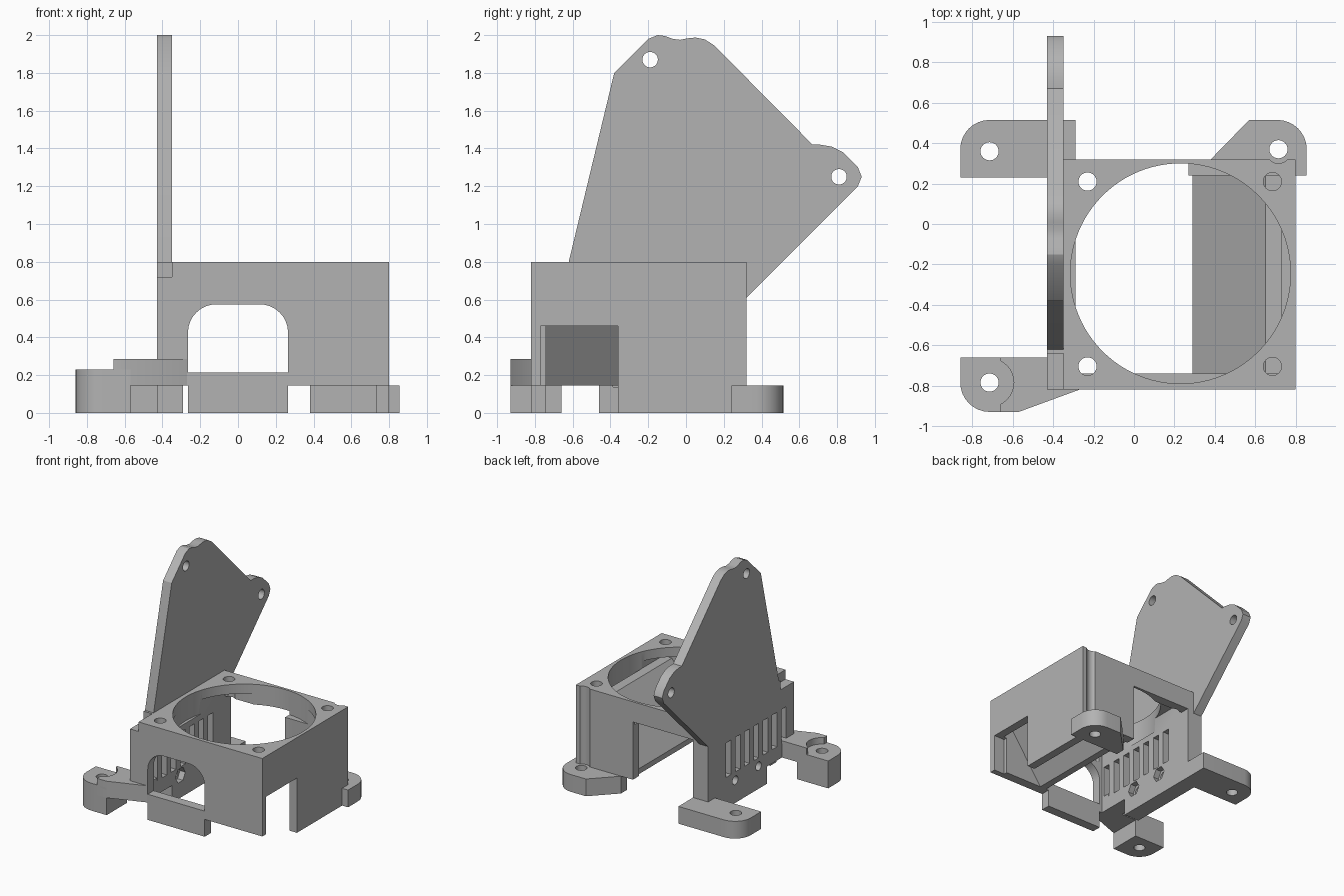
import bpy
import bmesh
from math import cos, sin, pi
from mathutils import Vector

if "Cube" in bpy.data.objects:
    bpy.data.objects.remove(bpy.data.objects["Cube"], do_unlink=True)

grey = bpy.data.materials.new("plain grey")
grey.use_nodes = True
grey.diffuse_color = (0.45, 0.45, 0.45, 1)
grey.node_tree.nodes["Principled BSDF"].inputs["Base Color"].default_value = (0.45, 0.45, 0.45, 1)


def prism(name, points, axis, lo, hi):
    """Extrude a 2D outline along an axis; outline uses the other two axes in order."""
    place = {"x": lambda p: (lo, p[0], p[1]),
             "y": lambda p: (p[0], lo, p[1]),
             "z": lambda p: (p[0], p[1], lo)}[axis]
    bm = bmesh.new()
    face = bm.faces.new([bm.verts.new(place(p)) for p in points])
    moved = bmesh.ops.extrude_face_region(bm, geom=[face])["geom"]
    shift = Vector([hi - lo if a == axis else 0 for a in "xyz"])
    bmesh.ops.translate(bm, vec=shift, verts=[v for v in moved if isinstance(v, bmesh.types.BMVert)])
    bmesh.ops.recalc_face_normals(bm, faces=bm.faces)
    mesh = bpy.data.meshes.new(name)
    bm.to_mesh(mesh)
    bm.free()
    mesh.materials.append(grey)
    obj = bpy.data.objects.new(name, mesh)
    bpy.context.collection.objects.link(obj)
    return obj


def rect(a0, a1, b0, b1):
    return [(a0, b0), (a1, b0), (a1, b1), (a0, b1)]


def box(name, x, y, z):
    return prism(name, rect(*x, *y), "z", *z)


def arc(a, b, r, start=0, end=360, n=8):
    return [(a + r * cos((start + (end - start) * i / n) * pi / 180),
             b + r * sin((start + (end - start) * i / n) * pi / 180)) for i in range(n + 1)]


def disc(a, b, r, axis, lo, hi, n=32):
    return prism("cutter", arc(a, b, r, n=n)[:-1], axis, lo, hi)


def combine(obj, tools, operation="DIFFERENCE"):
    """Apply a boolean with each tool and delete the tools."""
    for tool in tools:
        mod = obj.modifiers.new("boolean", "BOOLEAN")
        mod.operation, mod.solver, mod.object = operation, "EXACT", tool
        tool.hide_render = True
    bpy.context.view_layer.update()
    result = bpy.data.meshes.new_from_object(obj.evaluated_get(bpy.context.evaluated_depsgraph_get()))
    obj.modifiers.clear()
    obj.data = result
    for tool in tools:
        bpy.data.objects.remove(tool, do_unlink=True)


def smooth(obj):
    bpy.ops.object.select_all(action="DESELECT")
    obj.select_set(True)
    bpy.context.view_layer.objects.active = obj
    bpy.ops.object.shade_smooth_by_angle(angle=0.5)


# Fan housing: hollow box, open underneath
housing = box("housing", (-0.43, 0.80), (-0.82, 0.32), (0.145, 0.80))
arch = [(-0.265, 0.215), (0.265, 0.215)] + arc(0.115, 0.425, 0.15, 0, 90) + arc(-0.115, 0.425, 0.15, 90, 180)
cuts = [box("cutter", (-0.29, 0.73), (-0.74, 0.24), (-0.1, 0.72)),
        disc(0.23, -0.245, 0.545, "z", 0.6, 0.9, 96),
        prism("cutter", arch, "y", -0.9, -0.7),
        box("cutter", (-0.29, 0.27), (0.2, 0.4), (0, 0.63)),
        box("cutter", (0.7, 0.9), (-0.77, -0.36), (0, 0.46)),
        box("cutter", (-0.5, -0.35), (-0.9, -0.64), (0.72, 0.9)),
        disc(0.715, 0.36, 0.06, "z", 0.1, 0.9)]
cuts += [disc(x, y, 0.045, "z", 0.6, 0.9) for x in (-0.23, 0.685) for y in (-0.705, 0.21)]

# Vent slots and nut pockets shared by the left wall layers
def wall_cuts():
    slots = [box("cutter", (-0.6, -0.2), (0.015 - 0.122 * i, 0.08 - 0.122 * i), (0.26, 0.55)) for i in range(7)]
    bolts = [disc(y, 0.19, 0.036, "x", -0.6, -0.2) for y in (-0.04, -0.35)]
    nuts = [disc(y, 0.19, 0.065, "x", -0.34, -0.2, 6) for y in (-0.04, -0.35)]
    return slots + bolts + nuts

combine(housing, cuts + wall_cuts())
smooth(housing)

# Lower skirts reaching the ground
left_skirt = box("left_skirt", (-0.43, -0.29), (-0.46, 0.32), (0, 0.145))
combine(left_skirt, [disc(y, 0.19, r, "x", lo, -0.2, n) for y in (-0.04, -0.35)
                     for r, lo, n in ((0.036, -0.6, 32), (0.065, -0.34, 6))])
box("right_skirt", (0.73, 0.80), (-0.36, 0.24), (0, 0.145))
box("front_tab", (-0.265, 0.265), (-0.82, -0.74), (0, 0.145))

# Sloped air guide inside, ending in a narrow shelf
guide = [(0.29, 0.145), (0.35, 0.145), (0.68, 0.61), (0.73, 0.61), (0.73, 0.66), (0.65, 0.66), (0.29, 0.19)]
prism("air_guide", guide, "y", -0.74, 0.24)

# Tall mounting plate with two rounded ears
outline = [(-0.64, 0.72), (-0.38, 1.80), (-0.20, 1.98), (-0.15, 2.0), (-0.11, 1.995),
           (-0.07, 1.98), (-0.03, 1.975), (0.01, 1.983), (0.05, 1.987), (0.10, 1.977),
           (0.15, 1.945), (0.67, 1.42), (0.71, 1.42), (0.77, 1.41), (0.83, 1.38),
           (0.91, 1.30), (0.93, 1.25), (0.91, 1.20), (0.32, 0.61), (0.32, 0.58), (-0.64, 0.58)]
plate = prism("mounting_plate", outline, "x", -0.43, -0.35)
combine(plate, [disc(-0.19, 1.87, 0.041, "x", -0.6, -0.2), disc(0.81, 1.25, 0.041, "x", -0.6, -0.2)])
smooth(plate)

# Back left foot
foot = prism("back_left_foot", [(-0.86, 0.23), (-0.29, 0.23), (-0.29, 0.515)]
             + arc(-0.715, 0.37, 0.145, 90, 180), "z", 0, 0.145)
combine(foot, [disc(-0.715, 0.36, 0.045, "z", -0.1, 0.3)])
smooth(foot)

# Back right foot with a slanted inner edge
foot = prism("back_right_foot", [(0.73, 0.24), (0.855, 0.24)] + arc(0.71, 0.37, 0.145, 0, 90)
             + [(0.57, 0.515), (0.38, 0.32), (0.38, 0.24)], "z", 0, 0.145)
combine(foot, [disc(0.715, 0.37, 0.045, "z", -0.1, 0.3)])
smooth(foot)

# Front left foot: block on the ground with a raised arm to the housing
foot = prism("front_left_foot", [(-0.57, -0.93), (-0.57, -0.66), (-0.86, -0.66)]
             + arc(-0.715, -0.785, 0.145, 180, 270), "z", 0, 0.23)
combine(foot, [disc(-0.715, -0.785, 0.045, "z", -0.1, 0.4)])
smooth(foot)
arm = prism("front_left_arm", [(-0.66, -0.93), (-0.57, -0.93), (-0.27, -0.82), (-0.29, -0.66), (-0.66, -0.66)],
            "z", 0.145, 0.285)
combine(arm, [disc(-0.715, -0.785, 0.12, "z", 0.1, 0.4),
              box("cutter", (-0.29, 0), (-0.74, -0.6), (0, 0.4))])
smooth(arm)
